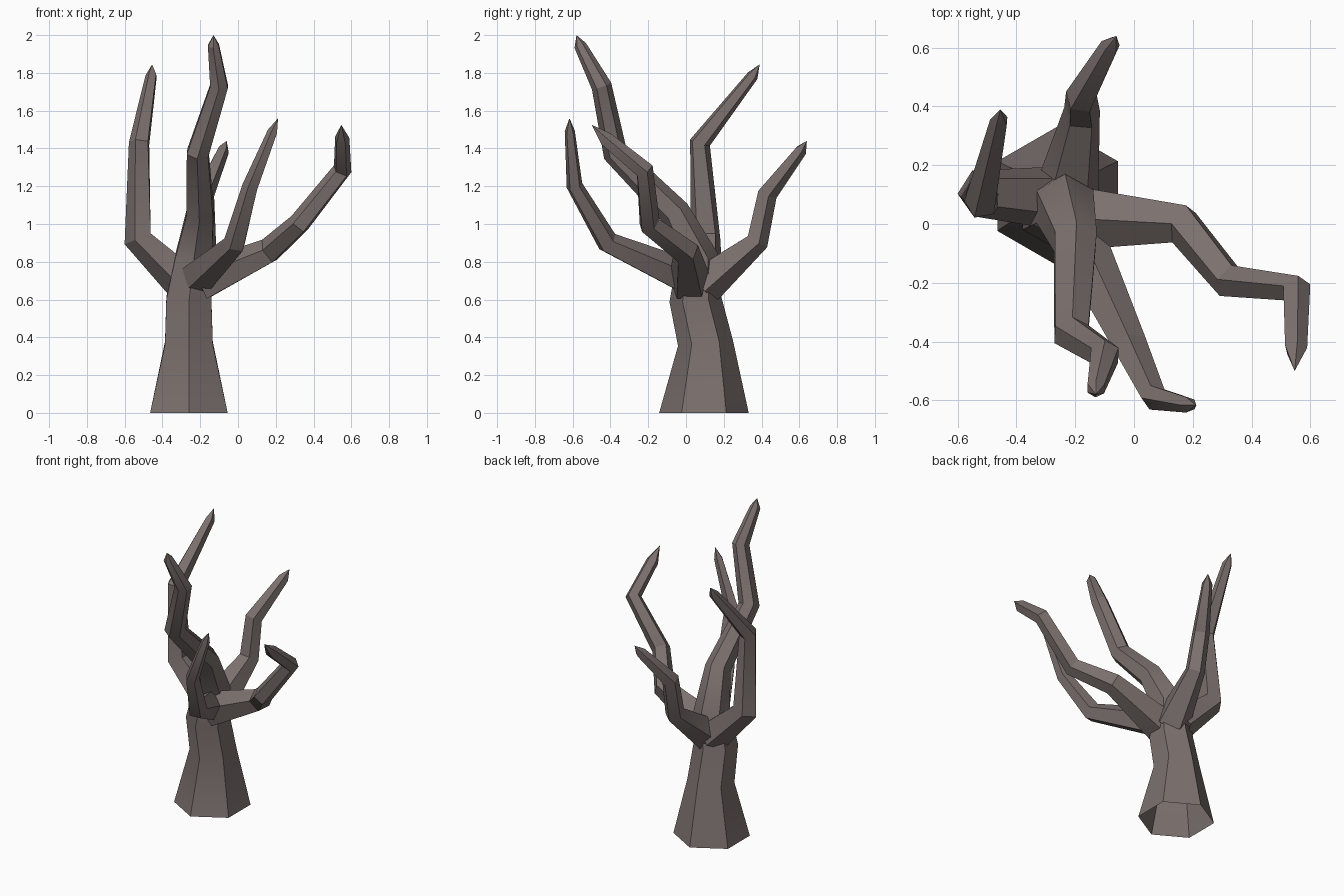
import bpy, bmesh, math
from mathutils import Vector

if "Cube" in bpy.data.objects:
    bpy.data.objects.remove(bpy.data.objects["Cube"], do_unlink=True)

bark = bpy.data.materials.new("grey brown bark")
colour = (0.2, 0.165, 0.157, 1.0)
bark.diffuse_color = colour
bark.use_nodes = True
bsdf = bark.node_tree.nodes["Principled BSDF"]
bsdf.inputs["Base Color"].default_value = colour
bsdf.inputs["Roughness"].default_value = 0.9


def limb(name, path, sides, spin=0.0, start=None):
    """Loft rings (x, y, z, radius) along a path; radius 0 at the end makes a point."""
    pts = [Vector(p[:3]) for p in path]
    dirs = [(b - a).normalized() for a, b in zip(pts, pts[1:])]
    bm = bmesh.new()
    normal = Vector(start) if start else dirs[0]
    u = Vector((1, 0, 0)) if abs(normal.x) < 0.8 else Vector((0, 1, 0))
    rings = []
    for i, (p, spec) in enumerate(zip(pts, path)):
        if spec[3] == 0:
            tip = bm.verts.new(p)
            for k in range(sides):
                bm.faces.new((rings[-1][k], rings[-1][(k + 1) % sides], tip))
            break
        # Rings lie on the plane halfway between neighbouring segments
        if i > 0:
            normal = (dirs[i - 1] + dirs[min(i, len(dirs) - 1)]).normalized()
        u = (u - normal * u.dot(normal)).normalized()
        v = normal.cross(u)
        ring = []
        for k in range(sides):
            a = spin + 2 * math.pi * k / sides
            ring.append(bm.verts.new(p + (u * math.cos(a) + v * math.sin(a)) * spec[3]))
        if rings:
            for k in range(sides):
                n = (k + 1) % sides
                bm.faces.new((rings[-1][k], rings[-1][n], ring[n], ring[k]))
        rings.append(ring)
    bmesh.ops.recalc_face_normals(bm, faces=bm.faces[:])
    mesh = bpy.data.meshes.new(name)
    bm.to_mesh(mesh)
    bm.free()
    mesh.materials.append(bark)
    obj = bpy.data.objects.new(name, mesh)
    bpy.context.collection.objects.link(obj)
    bpy.ops.object.select_all(action='DESELECT')
    obj.select_set(True)
    bpy.context.view_layer.objects.active = obj
    bpy.ops.object.shade_smooth_by_angle(angle=math.radians(25))
    return obj


# Trunk, open underneath, running on into the tallest branch
limb("trunk_and_tall_branch", [
    (-0.26, 0.095, 0.0, 0.237), (-0.26, 0.103, 0.37, 0.146),
    (-0.26, 0.05, 0.6, 0.138), (-0.235, 0.06, 0.82, 0.112),
    (-0.2, -0.06, 1.06, 0.082), (-0.213, -0.375, 1.375, 0.066),
    (-0.1, -0.447, 1.73, 0.054), (-0.13, -0.56, 1.945, 0.033),
    (-0.13, -0.58, 2.0, 0)], 6, math.radians(30), (0, 0, 1))

# Side branches, each rooted inside the trunk
limb("left_low_branch", [
    (-0.2, 0.02, 0.69, 0.115), (0.165, 0.0, 0.855, 0.072),
    (0.325, -0.195, 1.0, 0.06), (0.552, -0.222, 1.285, 0.052),
    (0.55, -0.425, 1.45, 0.04), (0.547, -0.5, 1.525, 0)], 5, 0.3)
limb("front_branch", [
    (-0.21, -0.01, 0.72, 0.098), (-0.015, -0.415, 0.9, 0.062),
    (0.068, -0.59, 1.2, 0.045), (0.185, -0.615, 1.49, 0.028),
    (0.212, -0.617, 1.56, 0)], 5, 0.3)
limb("right_branch", [
    (-0.27, 0.09, 0.68, 0.11), (-0.525, 0.105, 0.925, 0.082),
    (-0.52, 0.072, 1.43, 0.058), (-0.458, 0.352, 1.785, 0.032),
    (-0.455, 0.39, 1.845, 0)], 5, 0.6)
limb("back_branch", [
    (-0.23, 0.09, 0.68, 0.115), (-0.178, 0.375, 0.91, 0.064),
    (-0.18, 0.428, 1.16, 0.056), (-0.08, 0.607, 1.39, 0.034),
    (-0.06, 0.64, 1.44, 0)], 5, 0.3)
